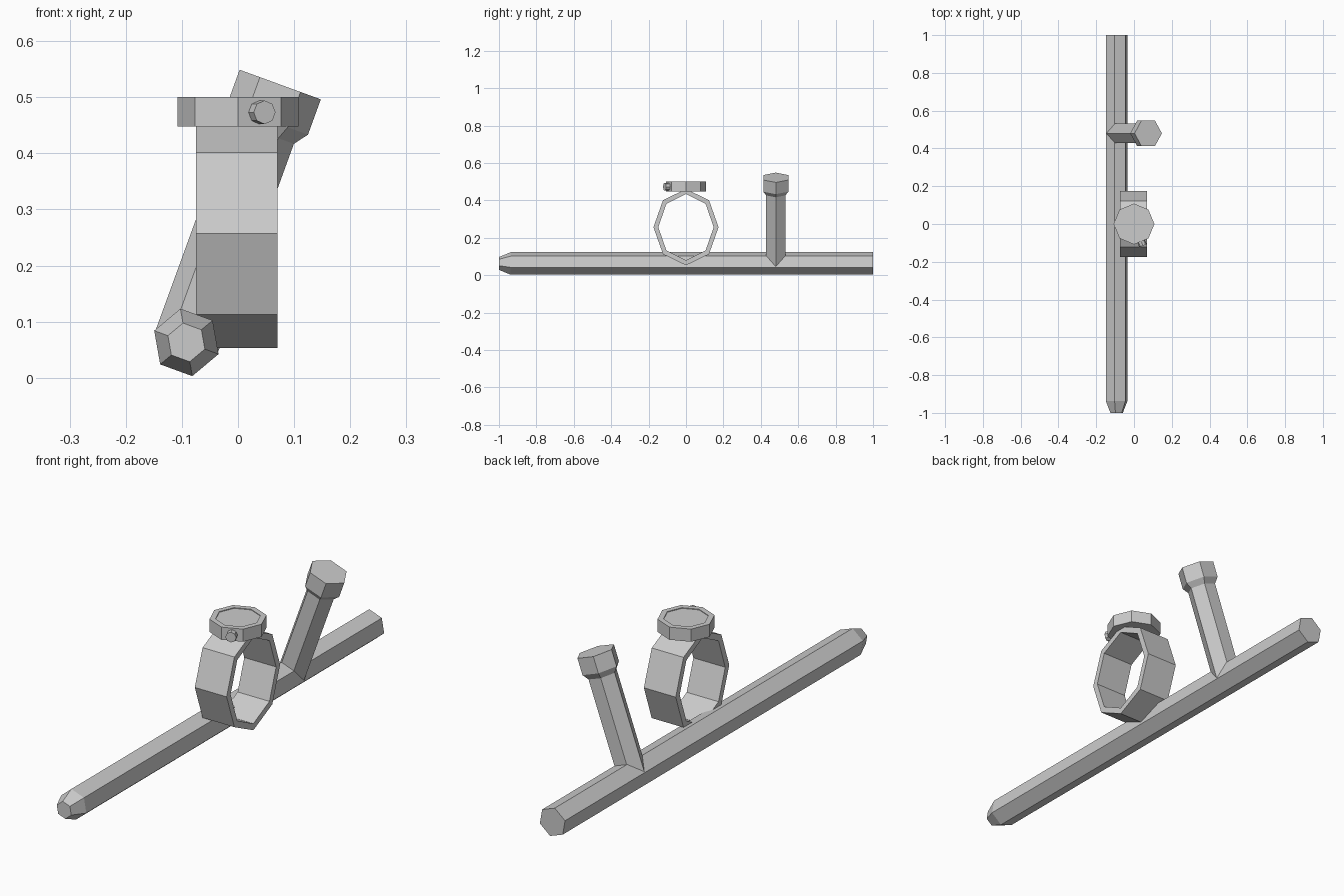
import bpy, bmesh
from math import sin, cos, radians, pi
from mathutils import Vector

if "Cube" in bpy.data.objects:
    bpy.data.objects.remove(bpy.data.objects["Cube"])


def finish(name, bm):
    bmesh.ops.recalc_face_normals(bm, faces=bm.faces)
    mesh = bpy.data.meshes.new(name)
    bm.to_mesh(mesh)
    bm.free()
    obj = bpy.data.objects.new(name, mesh)
    bpy.context.collection.objects.link(obj)
    return obj


def loft(name, origin, axis, corner, sides, profile, scale=(1, 1), closed=False):
    """Sweep (distance, radius) steps along axis; first corner points along 'corner'."""
    o, a, u = Vector(origin), Vector(axis).normalized(), Vector(corner).normalized()
    v = a.cross(u)
    bm = bmesh.new()
    rings = []
    for d, r in profile:
        ring = []
        for i in range(sides):
            t = 2 * pi * i / sides
            ru, rv = r if isinstance(r, tuple) else (r, r)
            ring.append(bm.verts.new(o + a * d + u * ru * cos(t) + v * rv * sin(t)))
        rings.append(ring)
    pairs = list(zip(rings, rings[1:]))
    if closed:
        pairs.append((rings[-1], rings[0]))
    for p, q in pairs:
        for i in range(sides):
            j = (i + 1) % sides
            bm.faces.new((p[i], p[j], q[j], q[i]))
    if not closed:
        bm.faces.new(rings[0])
        bm.faces.new(rings[-1])
    return finish(name, bm)


# Shared lean of rod section and handle
lean = radians(20)
up = (sin(lean), 0, cos(lean))
side = (cos(lean), 0, -sin(lean))
rod_centre = (-0.092, 0, 0.063)

# Long hexagonal rod with tapered front tip
loft("rod", rod_centre, (0, 1, 0), side, 6, [(-1, 0.035), (-0.937, 0.061), (1, 0.061)])

# Leaning side handle with flared knob
loft("handle", (-0.092, 0.48, 0.063), up, side, 6,
     [(0, 0.059), (0.398, 0.059), (0.422, 0.077), (0.489, 0.077)])

# Octagonal wrist band, axis along x
outer, inner = (0.204, 0.174), (0.177, 0.148)
loft("wrist_band", (0, 0, 0.257), (1, 0, 0), (0, 0, 1), 8,
     [(-0.075, outer), (0.07, outer), (0.07, inner), (-0.075, inner)], closed=True)

# Watch case with slightly sunken dial
loft("watch_case", (0, 0, 0), (0, 0, 1), (1, 0, 0), 8,
     [(0.448, 0.108), (0.5, 0.108), (0.5, 0.085), (0.497, 0.085)])

# Crown button on one case facet
facet = radians(-67.5)
loft("crown", (0, 0, 0.473), (cos(facet), sin(facet), 0), (0, 0, 1), 8,
     [(0.085, 0.021), (0.124, 0.021)])
